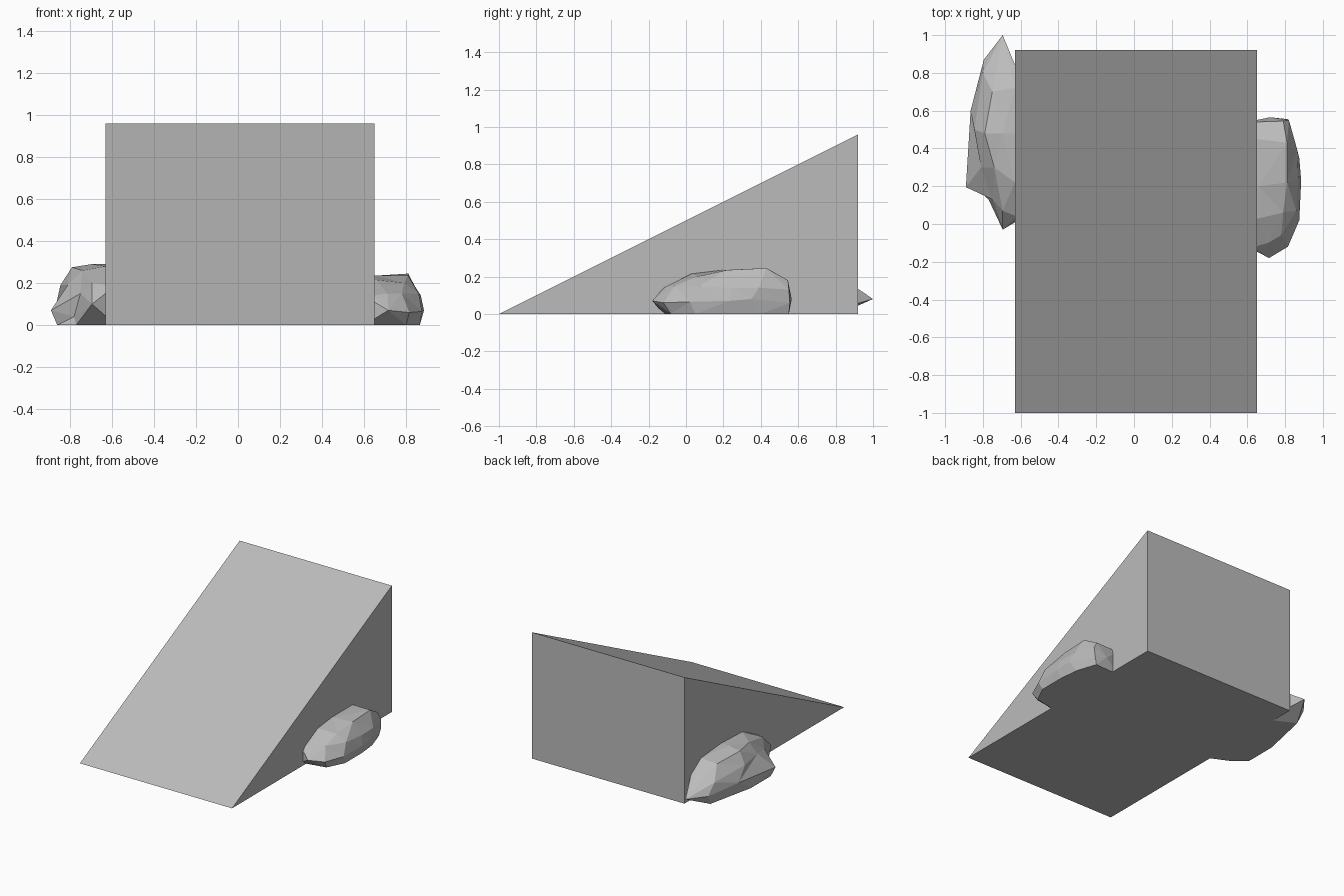
import bpy, bmesh

if "Cube" in bpy.data.objects:
    bpy.data.objects.remove(bpy.data.objects["Cube"])

stone = bpy.data.materials.new("grey stone")
stone.diffuse_color = (0.5, 0.5, 0.5, 1)
stone.use_nodes = True
stone.node_tree.nodes["Principled BSDF"].inputs["Base Color"].default_value = stone.diffuse_color


def finish(name, bm):
    bmesh.ops.recalc_face_normals(bm, faces=bm.faces[:])
    mesh = bpy.data.meshes.new(name)
    bm.to_mesh(mesh)
    bm.free()
    mesh.materials.append(stone)
    obj = bpy.data.objects.new(name, mesh)
    bpy.context.collection.objects.link(obj)
    return obj


def ramp(name, x0, x1, profile):
    """Extrude a (y, z) profile across x."""
    bm = bmesh.new()
    face = bm.faces.new([bm.verts.new((x0, y, z)) for y, z in profile])
    ext = bmesh.ops.extrude_face_region(bm, geom=[face])["geom"]
    verts = [v for v in ext if isinstance(v, bmesh.types.BMVert)]
    bmesh.ops.translate(bm, verts=verts, vec=(x1 - x0, 0, 0))
    return finish(name, bm)


def rock(name, front, rings, back, inner_x):
    """Loft faceted rings between two tips; the inner side is buried in the ramp."""
    bm = bmesh.new()
    loops = []
    for ring in rings:
        y, z = ring[-1][1:]
        pts = ring + [(inner_x, y, z), (inner_x, y, 0)]
        loops.append([bm.verts.new(p) for p in pts])
    n = len(loops[0])
    for a, b in zip(loops, loops[1:]):
        for i in range(n):
            j = (i + 1) % n
            bm.faces.new((a[i], a[j], b[j], b[i]))
    for tip, loop in ((front, loops[0]), (back, loops[-1])):
        t = bm.verts.new(tip)
        for i in range(n):
            bm.faces.new((t, loop[i], loop[(i + 1) % n]))
    bmesh.ops.triangulate(bm, faces=bm.faces[:], quad_method='SHORT_EDGE')
    return finish(name, bm)


# Wedge ramp
ramp("ramp", -0.63, 0.65, [(-1, 0), (0.92, 0), (0.92, 0.96)])

# Rock on the right: each ring runs from the ground up and over to the ramp
rock("right_rock", (0.715, -0.18, 0.07), [
    [(0.80, -0.08, 0), (0.815, -0.12, 0.06), (0.78, -0.06, 0.15), (0.71, -0.10, 0.15), (0.64, -0.12, 0.14)],
    [(0.865, 0.05, 0), (0.875, 0.02, 0.065), (0.86, 0.07, 0.15), (0.79, 0.06, 0.20), (0.66, 0.03, 0.215)],
    [(0.865, 0.25, 0), (0.885, 0.23, 0.07), (0.87, 0.24, 0.14), (0.81, 0.22, 0.235), (0.66, 0.20, 0.235)],
    [(0.85, 0.40, 0), (0.875, 0.35, 0.08), (0.865, 0.39, 0.14), (0.81, 0.43, 0.245), (0.65, 0.45, 0.235)],
    [(0.80, 0.55, 0), (0.815, 0.555, 0.06), (0.82, 0.55, 0.13), (0.79, 0.545, 0.18), (0.64, 0.54, 0.18)],
], (0.72, 0.565, 0.08), 0.60)

# Rock on the left, with a pointed spur low on its front
rock("left_rock", (-0.695, -0.03, 0.10), [
    [(-0.77, 0.13, 0), (-0.78, 0.165, 0.04), (-0.75, 0.13, 0.15), (-0.695, 0.07, 0.20), (-0.62, 0.04, 0.19)],
    [(-0.86, 0.21, 0), (-0.89, 0.195, 0.07), (-0.81, 0.30, 0.19), (-0.74, 0.30, 0.26), (-0.63, 0.22, 0.28)],
    [(-0.86, 0.45, 0), (-0.865, 0.60, 0.10), (-0.845, 0.50, 0.19), (-0.79, 0.48, 0.275), (-0.695, 0.48, 0.29)],
    [(-0.78, 0.82, 0), (-0.795, 0.87, 0.08), (-0.80, 0.80, 0.16), (-0.75, 0.70, 0.25), (-0.63, 0.72, 0.27)],
], (-0.695, 1.0, 0.08), -0.58)
